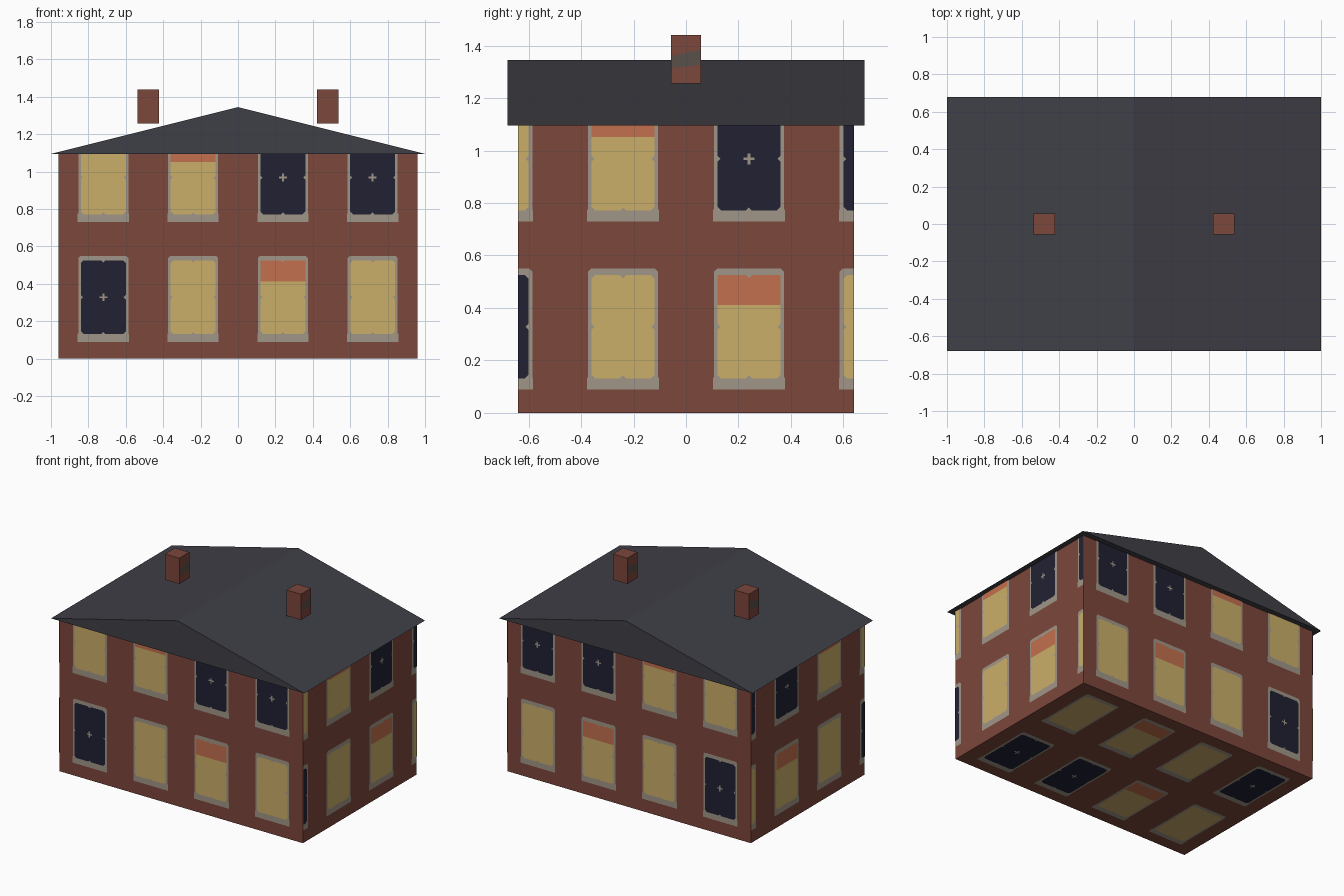
import bpy, bmesh
from mathutils import Matrix, Vector

cube = bpy.data.objects.get("Cube")
if cube:
    bpy.data.objects.remove(cube, do_unlink=True)


def material(name, rgb):
    """Flat material from an 8-bit display colour."""
    lin = [((c / 255 + 0.055) / 1.055) ** 2.4 for c in rgb]
    m = bpy.data.materials.new(name)
    m.use_nodes = True
    m.diffuse_color = (*lin, 1)
    m.node_tree.nodes["Principled BSDF"].inputs["Base Color"].default_value = (*lin, 1)
    return m


BRICK = material("brick", (124, 71, 59))
SLATE = material("slate", (63, 63, 71))
STONE = material("stone_frame", (160, 150, 136))
LIT = material("lit_glass", (203, 175, 106))
DARK = material("dark_glass", (33, 33, 52))
BLIND = material("orange_blind", (195, 112, 78))
SOOT = material("soot_patch", (90, 80, 74))


def finish(name, bm, mats):
    mesh = bpy.data.meshes.new(name)
    bm.to_mesh(mesh)
    bm.free()
    for m in mats:
        mesh.materials.append(m)
    obj = bpy.data.objects.new(name, mesh)
    bpy.context.collection.objects.link(obj)
    return obj


def box(name, centre, size, mat):
    bm = bmesh.new()
    bmesh.ops.create_cube(bm, size=1, matrix=Matrix.Translation(centre) @ Matrix.Diagonal((*size, 1)))
    return finish(name, bm, [mat])


def poly(bm, points, height, index):
    f = bm.faces.new([bm.verts.new((u, v, height)) for u, v in points])
    f.material_index = index


def rect(bm, u0, u1, v0, v1, height, index, cut=0.0):
    """Flat rectangle, with its corners cut off when cut is given."""
    if not cut:
        pts = [(u0, v0), (u1, v0), (u1, v1), (u0, v1)]
    else:
        pts = [(u0 + cut, v0), (u1 - cut, v0), (u1, v0 + cut), (u1, v1 - cut),
               (u1 - cut, v1), (u0 + cut, v1), (u0, v1 - cut), (u0, v0 + cut)]
    poly(bm, pts, height, index)


# Walls
HX, HY, EAVES = 0.96, 0.64, 1.095
box("brick_walls", (0, 0, EAVES / 2), (2 * HX, 2 * HY, EAVES), BRICK)

# Gabled roof, a solid prism with its ridge from front to back
RX, RY, RIDGE = 1.0, 0.68, 1.345
bm = bmesh.new()
gable = bm.faces.new([bm.verts.new(p) for p in ((-RX, -RY, EAVES), (RX, -RY, EAVES), (0, -RY, RIDGE))])
ext = bmesh.ops.extrude_face_region(bm, geom=[gable], use_keep_orig=True)
moved = [e for e in ext["geom"] if isinstance(e, bmesh.types.BMVert)]
bmesh.ops.translate(bm, verts=moved, vec=(0, 2 * RY, 0))
bmesh.ops.recalc_face_normals(bm, faces=bm.faces)
finish("roof", bm, [SLATE])

# Chimneys, with a sooty band on both side faces
for side, label in ((1, "left"), (-1, "right")):
    box(label + "_chimney", (side * 0.48, 0, 1.348), (0.113, 0.113, 0.184), BRICK)
    bm = bmesh.new()
    for s in (1, -1):
        x = side * 0.48 + s * 0.0585
        pts = [(-0.055, 1.315), (0.055, 1.325), (0.055, 1.385), (-0.055, 1.36)]
        f = bm.faces.new([bm.verts.new((x, y, z)) for y, z in pts])
        if s < 0:
            f.normal_flip()
    finish(label + "_chimney_soot", bm, [SOOT])

# Windows: one letter per bay, L lit, D dark, B lit with a blind
ROWS = ("DLBL", "LBDD")
FRAME, GLOW, NIGHT, SHADE = range(4)


def window(bm, u, v, kind):
    # Stone surround and sill
    rect(bm, u - 0.134, u + 0.134, v + 0.125, v + 0.55, 0.002, FRAME, 0.012)
    rect(bm, u - 0.137, u + 0.137, v + 0.09, v + 0.135, 0.002, FRAME)
    # Glass
    g, low, high = 0.12, v + 0.132, v + 0.525
    mid = (low + high) / 2
    rect(bm, u - g, u + g, low, high, 0.004, NIGHT if kind == "D" else GLOW, 0.014)
    if kind == "B":
        rect(bm, u - g, u + g, v + 0.412, high, 0.005, SHADE)
    # Stubs of the glazing bars
    n = 0.011
    for s in (1, -1):
        e = u + s * g
        poly(bm, [(e, mid - s * n), (e, mid + s * n), (e - s * n, mid)], 0.006, FRAME)
    poly(bm, [(u - n, low), (u + n, low), (u, low + n)], 0.006, FRAME)
    poly(bm, [(u + n, high), (u - n, high), (u, high - n)], 0.006, FRAME)
    if kind == "D":
        rect(bm, u - 0.021, u + 0.021, mid - 0.005, mid + 0.005, 0.006, FRAME)
        rect(bm, u - 0.005, u + 0.005, mid - 0.021, mid + 0.021, 0.007, FRAME)


def window_wall(name, u_axis, v_axis, normal, offset, half_width, top, upper):
    """Lay out both rows flat, trim them to the wall, then stand them on it."""
    bm = bmesh.new()
    for row, base in zip(ROWS, (0, upper)):
        for i, kind in enumerate(row):
            window(bm, -0.72 + 0.48 * i, base, kind)
    for co, no in (((half_width, 0, 0), (1, 0, 0)), ((-half_width, 0, 0), (-1, 0, 0)),
                   ((0, top, 0), (0, 1, 0))):
        bmesh.ops.bisect_plane(bm, geom=bm.verts[:] + bm.edges[:] + bm.faces[:],
                               plane_co=co, plane_no=no, clear_outer=True)
    m = Matrix((u_axis, v_axis, normal)).transposed()
    if m.determinant() < 0:
        bmesh.ops.reverse_faces(bm, faces=bm.faces)
    bmesh.ops.transform(bm, matrix=Matrix.Translation(Vector(normal) * offset) @ m.to_4x4(), verts=bm.verts)
    finish(name, bm, [STONE, LIT, DARK, BLIND])


X, Y, Z = (1, 0, 0), (0, 1, 0), (0, 0, 1)
window_wall("front_windows", X, Z, (0, -1, 0), HY, HX, EAVES, 0.64)
window_wall("back_windows", X, Z, Y, HY, HX, EAVES, 0.64)
window_wall("left_windows", Y, Z, X, HX, HY, EAVES, 0.64)
window_wall("right_windows", Y, Z, (-1, 0, 0), HX, HY, EAVES, 0.64)
# Underside repeats the pattern, set flush with the ground
window_wall("underside_windows", X, Y, (0, 0, -1), 0, HX, HY, -0.64)
